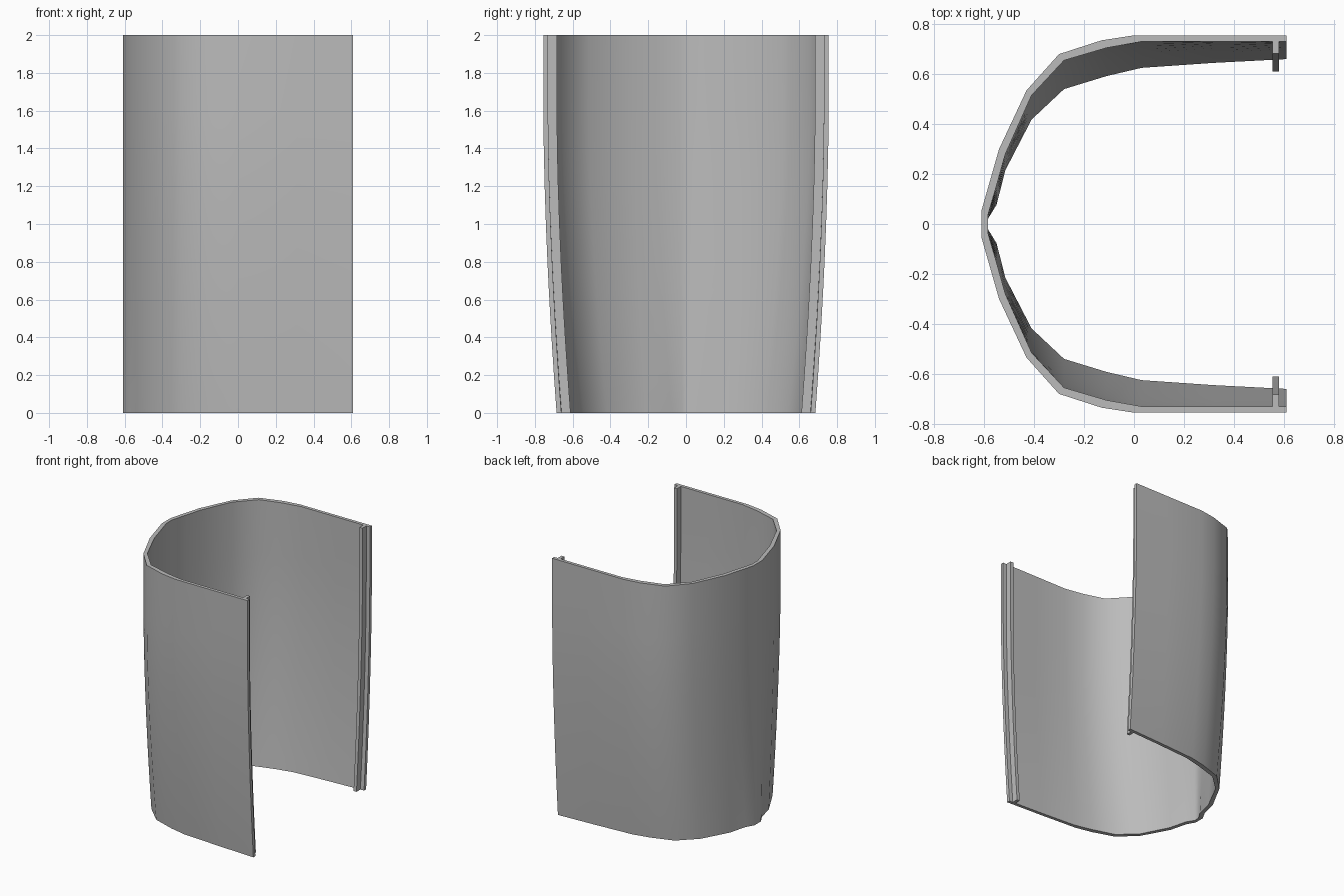
import bpy, bmesh

if "Cube" in bpy.data.objects:
    bpy.data.objects.remove(bpy.data.objects["Cube"])

grey = bpy.data.materials.new("plain grey")
grey.diffuse_color = (0.5, 0.5, 0.5, 1)
grey.use_nodes = True
grey.node_tree.nodes["Principled BSDF"].inputs["Base Color"].default_value = grey.diffuse_color

# Half section: outer x, outer y, inner x, inner y, inward taper at the base
HALF = [
    (0.61, 0.755, 0.61, 0.73, 0.07),
    (0.31, 0.755, 0.32, 0.73, 0.085),
    (0.00, 0.755, 0.03, 0.73, 0.105),
    (-0.13, 0.735, -0.11, 0.705, 0.113),
    (-0.30, 0.68, -0.28, 0.655, 0.115),
    (-0.43, 0.535, -0.41, 0.515, 0.097),
    (-0.54, 0.30, -0.515, 0.28, 0.065),
    (-0.575, 0.178, -0.55, 0.155, 0.078),
    (-0.61, 0.055, -0.585, 0.035, 0.015),
]
LEVELS = [0.0, 0.1, 0.2, 0.35, 0.5, 0.65, 0.8, 1.0, 1.2, 1.4, 1.6, 2.0]


def taper(z):
    """Share of the base taper reached at height z."""
    return max(0.0, 1 - z / 1.6) ** 1.7


def loft(name, section):
    """Stack a closed section of (x, y, signed taper) through all levels."""
    bm = bmesh.new()
    rings = [[bm.verts.new((x, y - t * taper(z), z)) for x, y, t in section]
             for z in LEVELS]
    n = len(section)
    for a, b in zip(rings, rings[1:]):
        for i in range(n):
            j = (i + 1) % n
            bm.faces.new((a[i], a[j], b[j], b[i]))
    # End caps as strips across the wall thickness
    for ring in (rings[0], rings[-1]):
        for i in range(n // 2 - 1):
            bm.faces.new((ring[i], ring[i + 1], ring[n - 2 - i], ring[n - 1 - i]))
    bmesh.ops.recalc_face_normals(bm, faces=bm.faces)
    mesh = bpy.data.meshes.new(name)
    bm.to_mesh(mesh)
    bm.free()
    mesh.materials.append(grey)
    obj = bpy.data.objects.new(name, mesh)
    bpy.context.collection.objects.link(obj)
    bpy.ops.object.select_all(action='DESELECT')
    obj.select_set(True)
    bpy.context.view_layer.objects.active = obj
    bpy.ops.object.shade_smooth_by_angle(angle=0.62)
    return obj


# Curved C-shaped wall: outer line one way, inner line back
outer = [(p[0], p[1], p[4]) for p in HALF]
inner = [(p[2], p[3], p[4]) for p in HALF]


def mirrored(line):
    return line + [(x, -y, -t) for x, y, t in reversed(line)]


loft("curved_wall", mirrored(outer) + mirrored(inner)[::-1])

# Upright rails just inside the two open edges
for side, name in ((1, "back_rail"), (-1, "front_rail")):
    loft(name, [(x, side * y, side * 0.072) for x, y in
                ((0.555, 0.735), (0.58, 0.735), (0.58, 0.683), (0.555, 0.683))])
